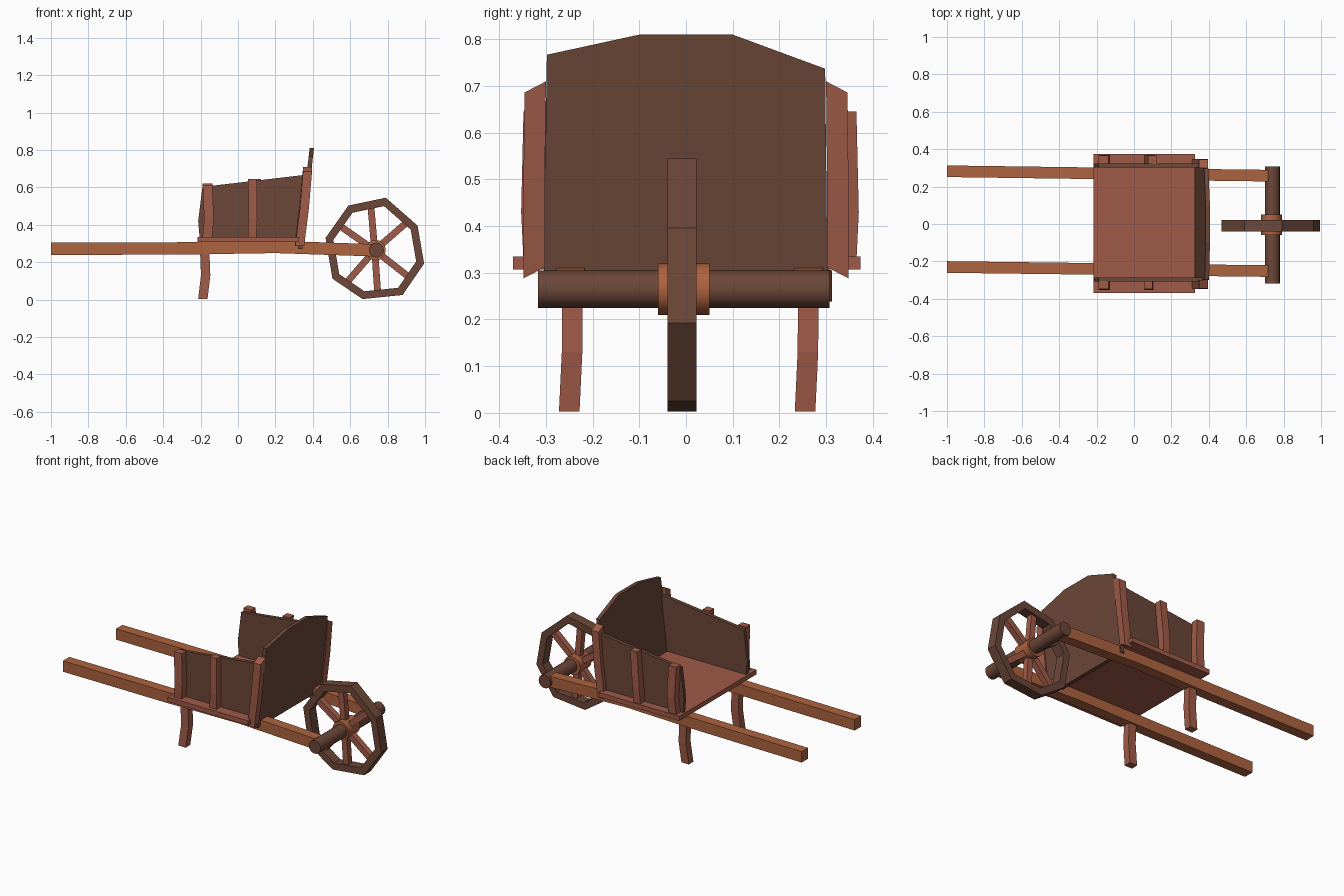
import bpy, bmesh
from math import cos, sin, radians, pi
from mathutils import Vector

if "Cube" in bpy.data.objects:
    bpy.data.objects.remove(bpy.data.objects["Cube"])


def material(name, rgb):
    m = bpy.data.materials.new(name)
    m.diffuse_color = (*rgb, 1)
    m.use_nodes = True
    m.node_tree.nodes["Principled BSDF"].inputs["Base Color"].default_value = m.diffuse_color
    return m


DARK = material("dark_wood", (0.15, 0.063, 0.04))
RED = material("red_wood", (0.35, 0.105, 0.065))
ORANGE = material("orange_wood", (0.42, 0.125, 0.05))


def loft(name, rings, mat, closed=False):
    """Skin a list of vertex rings; closed joins last ring to first."""
    bm = bmesh.new()
    rows = [[bm.verts.new(p) for p in r] for r in rings]
    n = len(rows[0])
    pairs = list(zip(rows, rows[1:])) + ([(rows[-1], rows[0])] if closed else [])
    for a, b in pairs:
        for i in range(n):
            j = (i + 1) % n
            bm.faces.new((a[i], a[j], b[j], b[i]))
    if not closed:
        bm.faces.new(rows[0])
        bm.faces.new(rows[-1])
    bmesh.ops.recalc_face_normals(bm, faces=bm.faces)
    me = bpy.data.meshes.new(name)
    bm.to_mesh(me)
    bm.free()
    me.materials.append(mat)
    ob = bpy.data.objects.new(name, me)
    bpy.context.collection.objects.link(ob)
    return ob


CORNERS = ((-1, -1), (1, -1), (1, 1), (-1, 1))


def bar(name, path, u, v, mat):
    """Square bar along path; u and v are half-width vectors."""
    u, v = Vector(u), Vector(v)
    return loft(name, [[Vector(p) + u * a + v * b for a, b in CORNERS] for p in path], mat)


def slab_y(name, profile, y0, y1, mat):
    """Extrude an x-z profile along y."""
    return loft(name, [[(x, y, z) for x, z in profile] for y in (y0, y1)], mat)


def disc(cx, cz, r, n=16):
    return [(cx + r * cos(2 * pi * i / n), cz + r * sin(2 * pi * i / n)) for i in range(n)]


# Long handles, slightly bent
for name, ya, yb in (("front_handle", -0.23, -0.252), ("back_handle", 0.282, 0.258)):
    bar(name, [(-1, ya, 0.272), (-0.3, ya * 0.6 + yb * 0.4, 0.274),
               (0.2, ya * 0.3 + yb * 0.7, 0.282), (0.755, yb, 0.263)],
        (0, 0.031, 0), (0, 0, 0.033), ORANGE)

# Legs with a knee
for name, y in (("front_leg", -0.243), ("back_leg", 0.262)):
    bar(name, [(-0.178, y, 0.26), (-0.173, y - 0.001, 0.13), (-0.188, y - 0.007, 0.003)],
        (0.025, 0, 0), (0, 0.022, 0), RED)

# Bed
slab_y("bed", [(-0.217, 0.307), (0.327, 0.307), (0.327, 0.335), (-0.217, 0.335)],
       -0.37, 0.374, RED)

# Side panels
panel = [(-0.205, 0.33), (-0.213, 0.42), (-0.19, 0.603), (0.365, 0.668), (0.335, 0.33)]
slab_y("front_side_panel", panel, -0.307, -0.285, DARK)
slab_y("back_side_panel", panel, 0.302, 0.324, DARK)

# Crooked posts outside the panels
for side, s, y in (("front", -1, 0.326), ("back", 1, 0.343)):
    dz = 0.0 if s < 0 else 0.01
    bar(side + "_rear_post", [(-0.165, s * y, 0.325), (-0.155, s * (y + 0.005), 0.43),
                              (-0.163, s * y, 0.612 + dz)],
        (0.026, 0, 0), (0, 0.022, 0), RED)
    dx = 0.0 if s < 0 else 0.022
    bar(side + "_middle_post", [(0.075, s * y, 0.325), (0.08, s * (y + 0.005), 0.43),
                                (0.077 + dx, s * y, 0.645)],
        (0.023, 0, 0), (0, 0.022, 0), RED)
    bar(side + "_nose_post", [(0.33, s * 0.325, 0.3), (0.355, s * 0.325, 0.5),
                              (0.372, s * 0.323, 0.698)],
        (0.024, 0, 0), (0, 0.023, -0.012 * s), RED)

# Leaning nose board with peaked top
outline = [(-0.305, 0.27), (0.303, 0.27), (0.298, 0.737), (0.1, 0.81), (-0.1, 0.81), (-0.298, 0.767)]
loft("nose_board", [[(x + 0.115 * (z - 0.27), y, z) for y, z in outline]
                    for x in (0.321, 0.344)], DARK)

# Axle and hub
axle = slab_y("axle", disc(0.74, 0.265, 0.04), -0.317, 0.307, DARK)
hub = slab_y("hub", disc(0.735, 0.265, 0.055), -0.06, 0.05, ORANGE)
for ob in (axle, hub):
    for p in ob.data.polygons:
        p.use_smooth = len(p.vertices) == 4

# Uneven eight-sided rim
cx, cz = 0.731, 0.264
rim = [(0.59, 0.503), (0.79, 0.545), (0.96, 0.396), (0.995, 0.193),
       (0.88, 0.025), (0.666, 0.003), (0.505, 0.112), (0.468, 0.33)]
rings = []
for x, z in rim:
    ix, iz = cx + (x - cx) * 0.84, cz + (z - cz) * 0.84
    rings.append([(x, -0.04, z), (x, 0.022, z), (ix, 0.022, iz), (ix, -0.04, iz)])
loft("wheel_rim", rings, DARK, closed=True)

# Spokes
for i, deg in enumerate((41, 95, 145, 229, 274, 322)):
    d = Vector((cos(radians(deg)), 0, sin(radians(deg))))
    c = Vector((cx, -0.008, cz))
    bar(f"spoke_{i + 1}", [c + d * 0.03, c + d * 0.235],
        (-d.z * 0.018, 0, d.x * 0.018), (0, 0.018, 0), RED)
